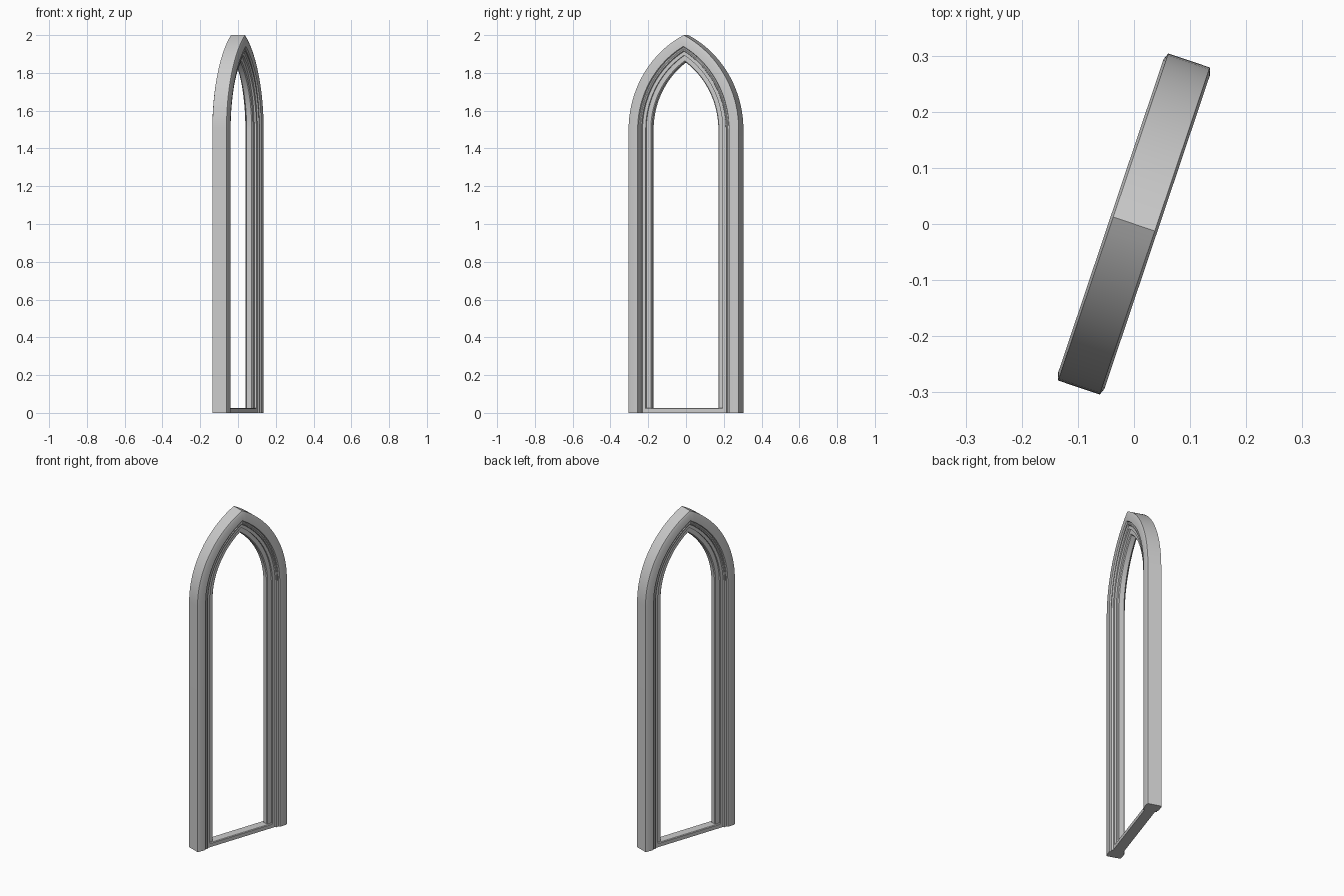
import bpy, bmesh, math

if "Cube" in bpy.data.objects:
    bpy.data.objects.remove(bpy.data.objects["Cube"])

YAW = math.radians(71.4)      # the frame stands turned in plan
HALF_W, SPRING, TOP = 0.3075, 1.5, 2.0
RISE = TOP - SPRING
D = (RISE ** 2 - HALF_W ** 2) / (2 * HALF_W)   # arc centre beyond the axis
R = HALF_W + D
STEPS = 20


def finish(name, bm):
    bmesh.ops.recalc_face_normals(bm, faces=bm.faces)
    mesh = bpy.data.meshes.new(name)
    bm.to_mesh(mesh)
    bm.free()
    ob = bpy.data.objects.new(name, mesh)
    bpy.context.collection.objects.link(ob)
    ob.rotation_euler.z = YAW
    bpy.ops.object.select_all(action='DESELECT')
    ob.select_set(True)
    bpy.context.view_layer.objects.active = ob
    bpy.ops.object.shade_smooth_by_angle(angle=math.radians(25))
    return ob


def arch_path(t):
    """Pointed arch inset by t, from right foot over the apex to left foot."""
    r = R - t
    end = math.acos(D / r)
    half = [(HALF_W - t, 0.0)]
    for i in range(STEPS + 1):
        a = end * i / STEPS
        half.append((r * math.cos(a) - D, SPRING + r * math.sin(a)))
    return half + [(-x, z) for x, z in reversed(half[:-1])]


# moulded arch: stepped section (inset, half depth), mirrored front to back
section = [(0, .039), (.012, .0437), (.052, .0437), (.056, .036),
           (.062, .036), (.066, .039), (.072, .038), (.075, .030),
           (.0925, .030), (.0925, .019), (.117, .019), (.122, .014)]
loop = section + [(t, -v) for t, v in reversed(section)]

bm = bmesh.new()
rails = [[bm.verts.new((x, v, z)) for x, z in arch_path(t)] for t, v in loop]
for k, a in enumerate(rails):
    b = rails[(k + 1) % len(rails)]
    for i in range(len(a) - 1):
        bm.faces.new((a[i], a[i + 1], b[i + 1], b[i]))
bm.faces.new([r[0] for r in rails])
bm.faces.new([r[-1] for r in rails])
finish("arch_frame", bm)

# sill bar between the jambs, with a small chamfer on its top edges
sill = [(-.030, 0), (.030, 0), (.030, .022), (.026, .026),
        (-.026, .026), (-.030, .022)]
bm = bmesh.new()
ends = [[bm.verts.new((s * .215, y, z)) for y, z in sill] for s in (-1, 1)]
for i in range(len(sill)):
    j = (i + 1) % len(sill)
    bm.faces.new((ends[0][i], ends[0][j], ends[1][j], ends[1][i]))
for e in ends:
    bm.faces.new(e)
finish("sill", bm)
